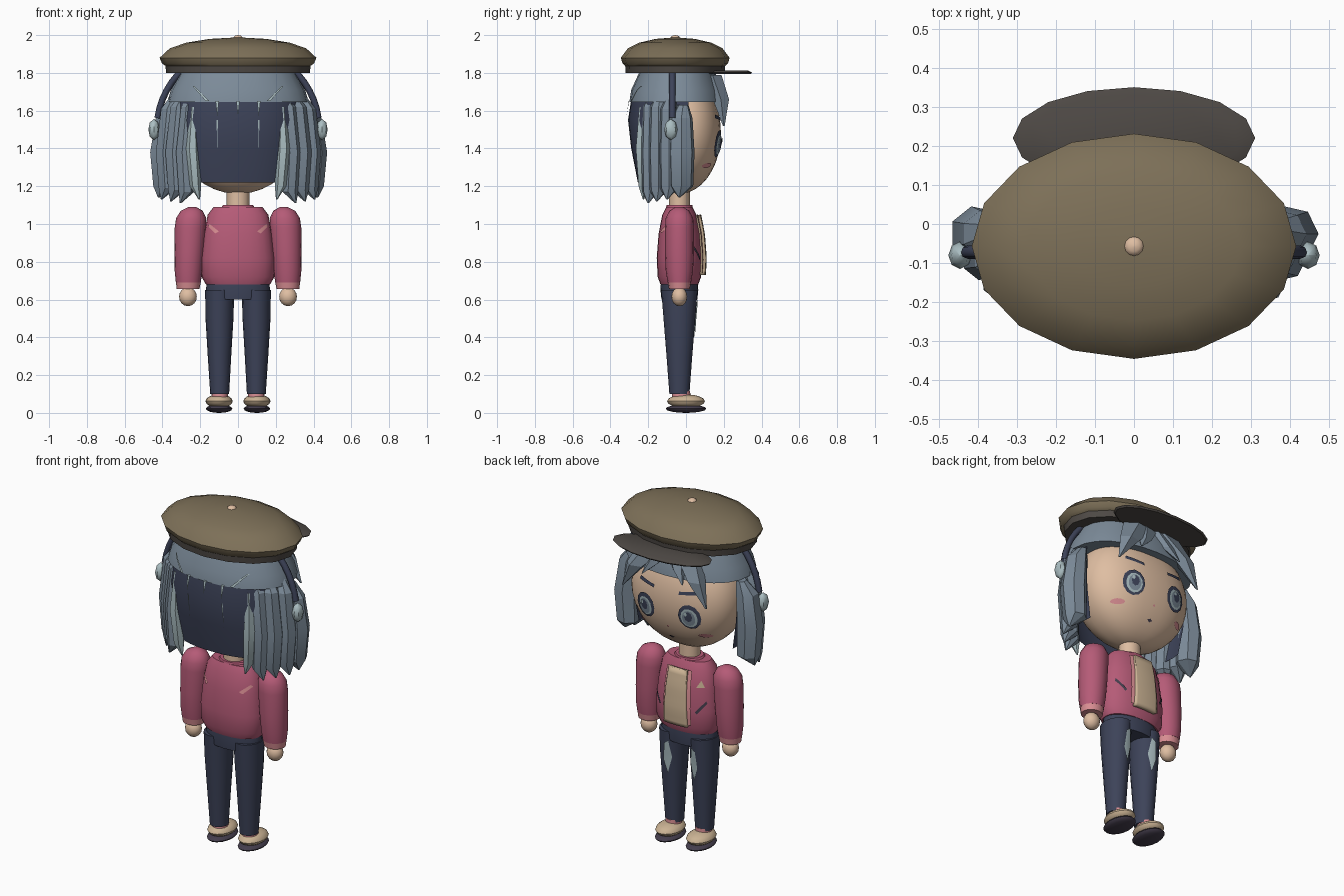
import bpy, bmesh, math
from mathutils import Vector

if "Cube" in bpy.data.objects:
    bpy.data.objects.remove(bpy.data.objects["Cube"], do_unlink=True)


def colour(name, hexcode):
    m = bpy.data.materials.new(name)
    srgb = [int(hexcode[i:i + 2], 16) / 255 for i in (0, 2, 4)]
    rgba = [((c + 0.055) / 1.055) ** 2.4 for c in srgb] + [1]
    m.use_nodes = True
    m.diffuse_color = rgba
    m.node_tree.nodes["Principled BSDF"].inputs["Base Color"].default_value = rgba
    return m


SKIN = colour("skin", "dfbea2")
HAIR = colour("hair blue grey", "7c8b99")
LIGHT = colour("pale hair", "aabdc1")
NAVY = colour("navy", "3d4359")
OLIVE = colour("hat olive", "7d7058")
BRIM = colour("dark brim", "4e4945")
PINK = colour("jacket pink", "b55b77")
BLUSH = colour("light pink", "d98e93")
TAN = colour("shirt tan", "cbb394")
SOLE = colour("dark sole", "443d4c")


def finish(name, bm, mat, angle=40):
    me = bpy.data.meshes.new(name)
    bm.to_mesh(me)
    bm.free()
    me.materials.append(mat)
    ob = bpy.data.objects.new(name, me)
    bpy.context.collection.objects.link(ob)
    bpy.ops.object.select_all(action='DESELECT')
    ob.select_set(True)
    bpy.context.view_layer.objects.active = ob
    bpy.ops.object.shade_smooth_by_angle(angle=math.radians(angle))
    return ob


def loft(name, mat, rings, n=16, p=2, angle=40, open_front=None):
    """Skin (super)ellipse rings given as (cx, cy, z, rx, ry)."""
    bm = bmesh.new()
    loops = []
    for cx, cy, z, rx, ry in rings:
        loop = []
        for i in range(n):
            t = math.tau * i / n
            c, s = math.cos(t), math.sin(t)
            x = math.copysign(abs(c) ** (2 / p), c)
            y = math.copysign(abs(s) ** (2 / p), s)
            loop.append(bm.verts.new((cx + rx * x, cy + ry * y, z)))
        loops.append(loop)
    for a, b in zip(loops, loops[1:]):
        for i in range(n):
            j = (i + 1) % n
            bm.faces.new((a[i], a[j], b[j], b[i]))
    if open_front is None:
        bm.faces.new(loops[0])
        bm.faces.new(loops[-1])
    else:
        bmesh.ops.delete(bm, geom=[v for v in bm.verts if v.co.y > open_front], context='VERTS')
    bmesh.ops.recalc_face_normals(bm, faces=bm.faces)
    return finish(name, bm, mat, angle)


def surface(rings, p):
    """Depth of a loft at (x, z) on its front (+1) or back (-1)."""
    def depth(x, z, side):
        for a, b in zip(rings, rings[1:]):
            if a[2] <= z <= b[2]:
                k = (z - a[2]) / (b[2] - a[2])
                cx, cy, _, rx, ry = [u + (v - u) * k for u, v in zip(a, b)]
                q = min(1, abs((x - cx) / rx))
                return cy + side * ry * (1 - q ** p) ** (1 / p)
        return rings[-1][1]
    return depth


def plate(name, mat, points, surf, off=0.006, side=1, thick=0):
    """A flat outline in x and z laid over a surface."""
    bm = bmesh.new()
    bm.faces.new([bm.verts.new((x, 0, z)) for x, z in points])
    for axis in (Vector((1, 0, 0)), Vector((0, 0, 1))):
        vals = [v.co.dot(axis) for v in bm.verts]
        cut = math.ceil(min(vals) / 0.03) * 0.03
        while cut < max(vals):
            bmesh.ops.bisect_plane(bm, geom=bm.verts[:] + bm.edges[:] + bm.faces[:],
                                   plane_co=axis * cut, plane_no=axis)
            cut += 0.03
    for v in bm.verts:
        v.co.y = surf(v.co.x, v.co.z, side) + side * off
    bm.normal_update()
    for f in bm.faces:
        if f.normal.y * side < 0:
            f.normal_flip()
    ob = finish(name, bm, mat)
    if thick:
        mod = ob.modifiers.new("thickness", 'SOLIDIFY')
        mod.thickness, mod.offset = thick, -1
    return ob


def oval(cx, cz, rx, rz, n=12):
    return [(cx + rx * math.cos(math.tau * i / n), cz + rz * math.sin(math.tau * i / n)) for i in range(n)]


def ball(name, mat, at, size, n=16, rows=8):
    rings = []
    for i in range(rows + 1):
        t = math.pi * (0.02 + 0.96 * i / rows)
        rings.append((at[0], at[1], at[2] - size[2] * math.cos(t), size[0] * math.sin(t), size[1] * math.sin(t)))
    return loft(name, mat, rings, n), rings


CY = -0.035
# Head and neck
head, head_rings = None, []
for i in range(19):
    t = math.pi * (0.02 + 0.96 * i / 18)
    head_rings.append((0, CY, 1.48 - 0.32 * math.cos(t), 0.33 * math.sin(t), 0.22 * math.sin(t)))
loft("head", SKIN, head_rings, 40, 2.4)
face = surface(head_rings, 2.4)
loft("neck", SKIN, [(0, CY, 1.04, 0.06, 0.055), (0, CY, 1.2, 0.06, 0.055)])

# Torso, jacket hem and hips
torso = [(0, CY, z, rx, ry) for z, rx, ry in (
    (0.68, 0.17, 0.1), (0.72, 0.193, 0.115), (0.82, 0.195, 0.12), (0.95, 0.18, 0.11),
    (1.05, 0.16, 0.09), (1.09, 0.13, 0.07))]
loft("jacket", PINK, torso, 24, 2.3)
chest = surface(torso, 2.3)
loft("collar", PINK, [(0, CY, 1.07, 0.1, 0.075), (0, CY, 1.1, 0.08, 0.068)])
loft("hips", NAVY, [(0, CY, 0.6, 0.165, 0.095), (0, CY, 0.65, 0.17, 0.1), (0, CY, 0.69, 0.165, 0.098)], 24)
plate("shirt_front", TAN, [(-0.075, 0.73), (0.075, 0.73), (0.06, 1.05), (-0.06, 1.05)], chest, 0.025, 1, 0.03)

# Hat
HY = -0.057
loft("hat_crown", OLIVE, [(0, HY, z, 0.415 * f, 0.288 * f) for z, f in (
    (1.83, 0.9), (1.85, 0.97), (1.88, 1), (1.93, 0.87), (1.96, 0.66), (1.98, 0.36), (1.987, 0.05))])
loft("hat_band", BRIM, [(0, HY, 1.8, 0.38, 0.262), (0, HY, 1.84, 0.385, 0.265)])
loft("hat_brim", BRIM, [(0, 0.22, 1.793, 0.3, 0.122), (0, 0.22, 1.802, 0.31, 0.13), (0, 0.22, 1.812, 0.28, 0.11)])
ball("hat_button", SKIN, (0, HY, 1.985), (0.025, 0.025, 0.015), 12, 6)

# Hair cap and dark inner hair
cap = [(0, -0.05, 1.645, 0.375, 0.25), (0, -0.05, 1.71, 0.355, 0.24), (0, -0.045, 1.83, 0.29, 0.19)]
loft("hair_cap", HAIR, cap, 24, 2.2)
cap_surf = surface(cap, 2.2)
inner = [(0, -0.05, 1.22, 0.31, 0.205), (0, -0.05, 1.4, 0.34, 0.24),
         (0, -0.05, 1.55, 0.345, 0.257), (0, -0.05, 1.66, 0.34, 0.24)]
loft("inner_hair", NAVY, inner, 32, 2.4, open_front=0.03)
back_hair = surface(inner, 2.4)

# Thin pale strands on the back
for x in (-0.11, 0, 0.11):
    plate("back_strand", LIGHT, [(x - 0.012, 1.68), (x, 1.57), (x + 0.012, 1.68)], back_hair, 0.018, -1)
    if x:
        plate("back_streak", LIGHT, [(x - 0.004, 1.55), (x, 1.4), (x + 0.004, 1.55)], back_hair, 0.006, -1)

# Headphone band
cu = bpy.data.curves.new("headphone_band", 'CURVE')
cu.dimensions = '3D'
cu.bevel_depth, cu.bevel_resolution = 0.017, 2
sp = cu.splines.new('POLY')
sp.points.add(24)
for i, pt in enumerate(sp.points):
    t = math.radians(-82 + 164 * i / 24)
    pt.co = (0.43 * math.sin(t), -0.072, 1.5 + 0.433 * math.cos(t), 1)
cu.materials.append(NAVY)
bpy.context.collection.objects.link(bpy.data.objects.new("headphone_band", cu))

# Side locks: x, y, radius, top, bottom
LOCKS = [(0.4, -0.025, 0.072, 1.6, 1.18), (0.385, -0.09, 0.055, 1.65, 1.17),
         (0.335, -0.145, 0.055, 1.66, 1.16), (0.285, -0.19, 0.048, 1.66, 1.15)]

for s in (1, -1):
    side = "left" if s > 0 else "right"
    for x, y, r, top, low in LOCKS:
        loft(side + "_hair_lock", HAIR, [
            (s * (x + 0.02), y - 0.01, low - 0.04, 0.004, 0.004), (s * (x - 0.01), y, low + 0.02, r * 0.9, r * 0.9),
            (s * x, y, 1.38, r, r), (s * (x - 0.02), y, top - 0.04, r * 0.85, r * 0.85),
            (s * (x - 0.05), y + 0.01, top + 0.03, r * 0.4, r * 0.4)], 7, angle=25)
    loft(side + "_pale_lock", LIGHT, [
        (s * 0.205, -0.225, 1.13, 0.004, 0.004), (s * 0.225, -0.225, 1.2, 0.03, 0.03),
        (s * 0.24, -0.235, 1.4, 0.035, 0.035), (s * 0.235, -0.23, 1.62, 0.015, 0.02)], 6, angle=25)
    plate(side + "_cap_strand", LIGHT, [(s * 0.15, 1.65), (s * 0.17, 1.65), (s * 0.24, 1.73), (s * 0.23, 1.73)],
          cap_surf, 0.008, -1)
    # Fringe wedges
    loft(side + "_fringe", HAIR, [(s * 0.27, 0.2, 1.52, 0.005, 0.005), (s * 0.19, 0.185, 1.66, 0.06, 0.045),
                                  (s * 0.09, 0.14, 1.79, 0.1, 0.05)], 5, angle=20)
    loft(side + "_inner_fringe", HAIR, [(s * 0.13, 0.22, 1.63, 0.004, 0.004), (s * 0.08, 0.185, 1.7, 0.04, 0.03),
                                        (s * 0.04, 0.14, 1.79, 0.07, 0.045)], 5, angle=20)
    ball(side + "_ear_cup", LIGHT, (s * 0.445, -0.08, 1.5), (0.03, 0.035, 0.055), 8, 4)

    # Eyes, brows and cheeks
    ex = s * 0.142
    plate(side + "_eye_outline", NAVY, oval(ex, 1.425, 0.065, 0.073), face, 0.006)
    plate(side + "_eye_iris", LIGHT, oval(ex, 1.42, 0.048, 0.056), face, 0.01)
    plate(side + "_eye_ring", HAIR, oval(ex, 1.42, 0.037, 0.046), face, 0.013)
    plate(side + "_pupil", NAVY, oval(ex, 1.43, 0.023, 0.03, 8), face, 0.016)
    plate(side + "_eye_glint", LIGHT, oval(ex + 0.014, 1.445, 0.01, 0.012, 6), face, 0.019)
    plate(side + "_brow", NAVY, [(s * 0.08, 1.545), (s * 0.19, 1.56), (s * 0.185, 1.58), (s * 0.08, 1.562)], face)
    plate(side + "_cheek", BLUSH, oval(s * 0.205, 1.31, 0.034, 0.014, 10), face)

    # Arm, cuff and hand
    loft(side + "_sleeve", PINK, [(s * x, CY, z, rx, ry) for x, z, rx, ry in (
        (0.263, 0.69, 0.066, 0.062), (0.262, 0.75, 0.073, 0.072), (0.258, 0.85, 0.078, 0.077),
        (0.252, 0.98, 0.083, 0.076), (0.248, 1.03, 0.08, 0.073), (0.245, 1.07, 0.058, 0.053),
        (0.242, 1.09, 0.02, 0.02))])
    loft(side + "_cuff", BLUSH, [(s * 0.264, CY, 0.655, 0.06, 0.055), (s * 0.263, CY, 0.7, 0.067, 0.063)])
    ball(side + "_hand", SKIN, (s * 0.265, CY, 0.615), (0.047, 0.042, 0.05))

    # Jacket details
    plate(side + "_lapel", BLUSH, [(s * 0.07, 0.74), (s * 0.092, 0.74), (s * 0.08, 1.05), (s * 0.055, 1.05)],
          chest, 0.012)
    plate(side + "_pocket_slit", SOLE, [(s * 0.11, 0.82), (s * 0.12, 0.81), (s * 0.165, 0.87), (s * 0.16, 0.885)],
          chest)
    plate(side + "_back_mark", BLUSH, [(s * 0.1, 0.96), (s * 0.12, 0.95), (s * 0.16, 0.99), (s * 0.15, 1.0)],
          chest, 0.006, -1)

    # Leg, sock and shoe
    leg = [(s * x, CY, z, rx, ry) for x, z, rx, ry in (
        (0.097, 0.1, 0.05, 0.053), (0.098, 0.3, 0.062, 0.068), (0.098, 0.5, 0.074, 0.084), (0.097, 0.65, 0.077, 0.096))]
    loft(side + "_trouser_leg", NAVY, leg)
    plate(side + "_trouser_fade", LIGHT, [(s * 0.075, 0.6), (s * 0.06, 0.5), (s * 0.085, 0.4),
                                          (s * 0.11, 0.48), (s * 0.1, 0.58)], surface(leg, 2))
    loft(side + "_sock", BLUSH, [(s * 0.097, -0.025, 0.06, 0.045, 0.05), (s * 0.097, -0.025, 0.115, 0.042, 0.047)])
    ball(side + "_shoe", TAN, (s * 0.1, 0, 0.062), (0.072, 0.1, 0.036))
    ball(side + "_shoe_sole", SOLE, (s * 0.1, 0, 0.022), (0.07, 0.107, 0.022))

# Nose, mouth and chest patch
plate("nose", BLUSH, oval(0, 1.335, 0.007, 0.007, 6), face)
plate("mouth", SOLE, [(-0.018, 1.262), (0, 1.25), (0.018, 1.262), (0, 1.268)], face)
plate("chest_patch", TAN, [(-0.15, 0.96), (-0.11, 0.96), (-0.13, 1.0)], chest)
